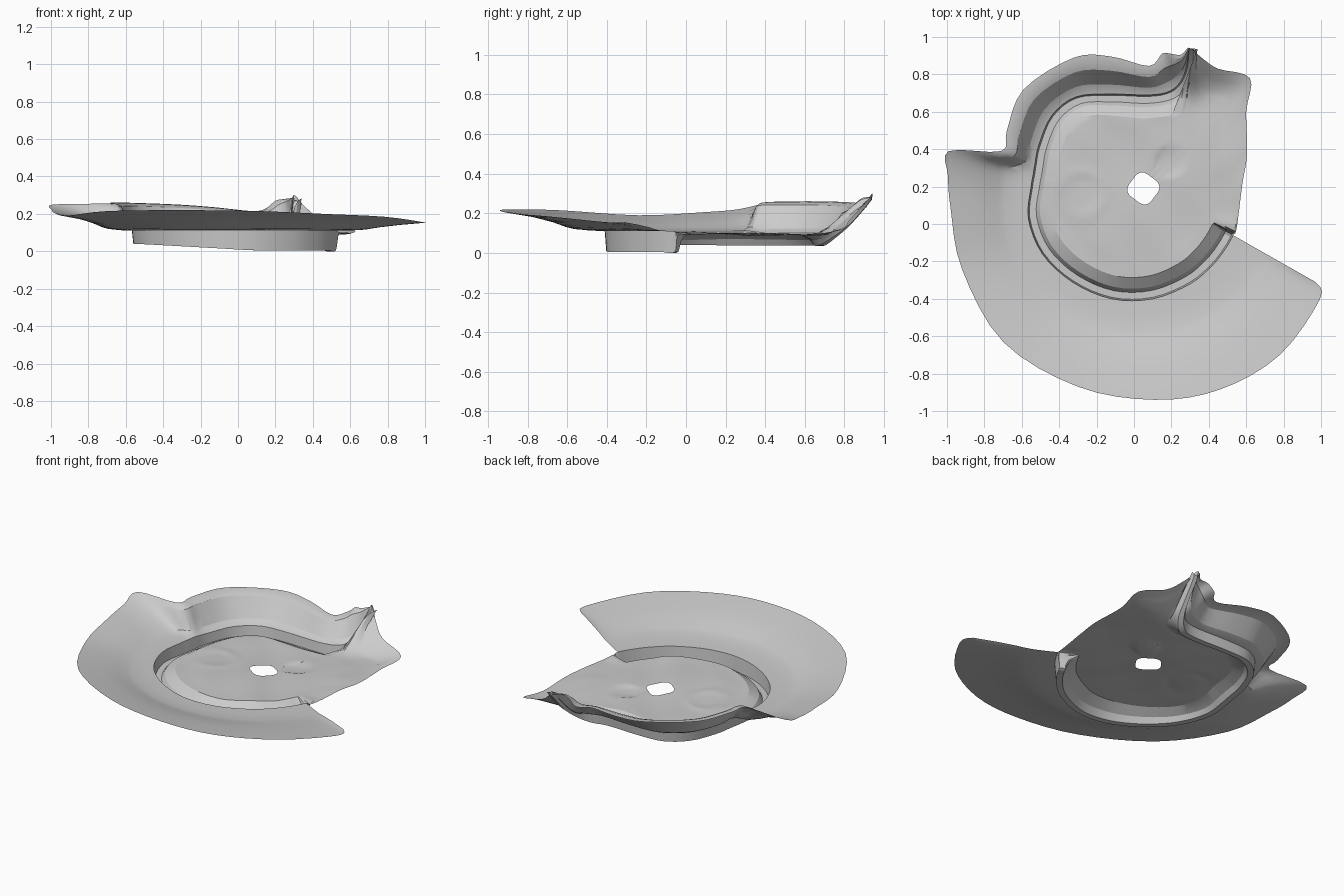
import bpy, bmesh, math
from mathutils import Vector

if "Cube" in bpy.data.objects:
    bpy.data.objects.remove(bpy.data.objects["Cube"])

C = Vector((0.05, 0.19, 0.0))      # centre of the hole
SUB = 4                            # samples between stations

# Terrace stations, clockwise: rim x, y | outer edge x, y, z
TERRACE = [
    (.53, -.06, .97, -.31, .155), (.49, -.13, .995, -.40, .155),
    (.42, -.22, .78, -.70, .185), (.30, -.32, .46, -.885, .20),
    (.10, -.40, .11, -.94, .215), (-.12, -.40, -.30, -.87, .22),
    (-.33, -.31, -.70, -.63, .215), (-.49, -.16, -.92, -.24, .19),
    (-.565, .03, -.98, .08, .205), (-.55, .20, -.995, .26, .22),
    (-.54, .26, -.99, .39, .25), (-.53, .32, -.71, .39, .255),
    (-.51, .42, -.68, .50, .26), (-.44, .58, -.59, .72, .26),
    (-.31, .68, -.32, .89, .25), (-.12, .695, -.12, .895, .235),
    (.08, .69, .08, .845, .215), (.19, .71, .15, .91, .23),
    (.25, .765, .20, .91, .27), (.28, .84, .25, .905, .28),
    (.295, .94, .29, .945, .285)]
LAST = len(TERRACE) - 1
# Broken right edge of the floor
BROKEN = [(.36, .89), (.45, .83), (.62, .78), (.60, .60),
          (.605, .38), (.58, .22), (.56, .06), (.545, -.04)]


def bed(i):
    """Trench depth: sinks to the right in front, climbs out at the back corner."""
    if i > LAST - 3:
        return (.08, .15, .27)[i - LAST + 2]
    return min(.04, max(.005, .01 - .055 * TERRACE[i][0])) if i < 9 else .038


def rim(i):
    """Height of the terrace where it meets the trench."""
    return bed(i) + .03 if i > LAST - 3 else (.11 if i < 12 else .10)


def smooth(pts, closed):
    """Catmull-Rom samples through pts."""
    n, out = len(pts), []
    get = (lambda i: pts[i % n]) if closed else (lambda i: pts[max(0, min(n - 1, i))])
    for i in range(n if closed else n - 1):
        a, b, c, d = (get(i + k) for k in (-1, 0, 1, 2))
        for s in range(SUB):
            t = s / SUB
            out.append(b + (c - a) * t / 2 + (2 * a - 5 * b + 4 * c - d) * t * t / 2
                       + (3 * b - a - 3 * c + d) * t ** 3 / 2)
    return out if closed else out + [pts[-1].copy()]


def loft(name, rails, closed):
    """Sheet through a list of rails, faces pointing up."""
    bm = bmesh.new()
    rows = [[bm.verts.new(p) for p in r] for r in rails]
    n = len(rows[0])
    for a, b in zip(rows, rows[1:]):
        for i in range(n if closed else n - 1):
            j = (i + 1) % n
            f = bm.faces.new((a[i], a[j], b[j], b[i]))
            f.normal_update()
            if f.normal.z < 0:
                f.normal_flip()
    bmesh.ops.remove_doubles(bm, verts=bm.verts, dist=1e-5)
    me = bpy.data.meshes.new(name)
    bm.to_mesh(me)
    bm.free()
    ob = bpy.data.objects.new(name, me)
    bpy.context.collection.objects.link(ob)
    bpy.ops.object.select_all(action='DESELECT')
    ob.select_set(True)
    bpy.context.view_layer.objects.active = ob
    bpy.ops.object.shade_smooth_by_angle(angle=math.radians(25))


# Outer terrace: gentle shelf and brim in front, steep bank at the back
GENTLE = [(0, 0), (.15, .03), (.30, .10), (.38, .20), (.50, .42), (.72, .72), (1, 1)]
STEEP = [(0, 0), (.12, .05), (.25, .15), (.42, .48), (.62, .88), (.8, .98), (1, 1)]
rails = []
for (tg, zg), (ts, zs) in zip(GENTLE, STEEP):
    row = []
    for i, (px, py, ox, oy, oz) in enumerate(TERRACE):
        k = min(1, max(0, (i - 9) / 2))
        t, h = tg + (ts - tg) * k, zg + (zs - zg) * k
        row.append(Vector((px + (ox - px) * t, py + (oy - py) * t, rim(i) + (oz - rim(i)) * h)))
    rails.append(smooth(row, False))
loft("terrace", rails, False)


# Gently uneven floor height, rising to the back corner
def floor_z(x, y):
    z = .1 - .012 * y + .005 * math.sin(7 * x + 2) * math.cos(9 * y) + .003 * math.sin(19 * x + 13 * y)
    d = math.hypot(x - .19, y - .33)                       # shallow round dimple
    if d < .085:
        z -= .012 * (1 - (d / .085) ** 4)
    d = abs(math.hypot(x + .28, y - .16) - .12)            # faint curved ridge
    z += .005 * max(0, 1 - d / .05)
    if x > .2 and y > .7:                                  # corner ramp
        z += .2 * (y - .7) / .24 * min(1, max(0, 1 - (x - .33) / .45))
    return z


# Floor: trench wall, trench bed, inner bank, then rings in to the hole
edge = [Vector((s[0], s[1], rim(i))) for i, s in enumerate(TERRACE)]
edge += [Vector((x, y, floor_z(x, y))) for x, y in BROKEN]
corner = [(.5, -.85), (.8, -.6), (.95, -.3), (1, -.1)]     # trench turning out of the corner
rails = [[], [], [], [], []]
for i, e in enumerate(edge):
    flat = Vector((e.x, e.y, 0))
    inward = (C - flat).normalized()
    if LAST - 3 <= i <= LAST:
        inward = Vector((*corner[i - LAST + 3], 0)).normalized()
    steps = (0, .008, .045, .065, .125)
    if LAST - 1 <= i <= LAST:
        steps = (0, .006, .03, .036, .045)
    elif LAST - 2 <= i <= LAST + 1:
        steps = (0, .008, .04, .05, .07)
    pts = [flat + inward * d for d in steps]
    if i <= LAST:
        b, fz = bed(i), floor_z(pts[4].x, pts[4].y)
        zs = (e.z, b, b, b + (fz - b) * .5, fz)
    else:
        zs = [floor_z(p.x, p.y) for p in pts]
    for r, p, z in zip(rails, pts, zs):
        r.append(Vector((p.x, p.y, z)))
rails = [smooth(r, True) for r in rails]
bank = rails[-1]
for k in range(1, 15):
    t = k / 14
    row = []
    for p in bank:
        a = math.atan2(p.y - C.y, p.x - C.x)
        rad = .08 + .006 * math.sin(4 * a + 1)
        hx, hy = C.x + rad * math.cos(a), C.y + rad * math.sin(a)
        x, y = p.x + (hx - p.x) * t, p.y + (hy - p.y) * t
        w = min(1, t * 4)
        row.append(Vector((x, y, p.z * (1 - w) + floor_z(x, y) * w)))
    rails.append(row)
loft("floor_basin", rails, True)
